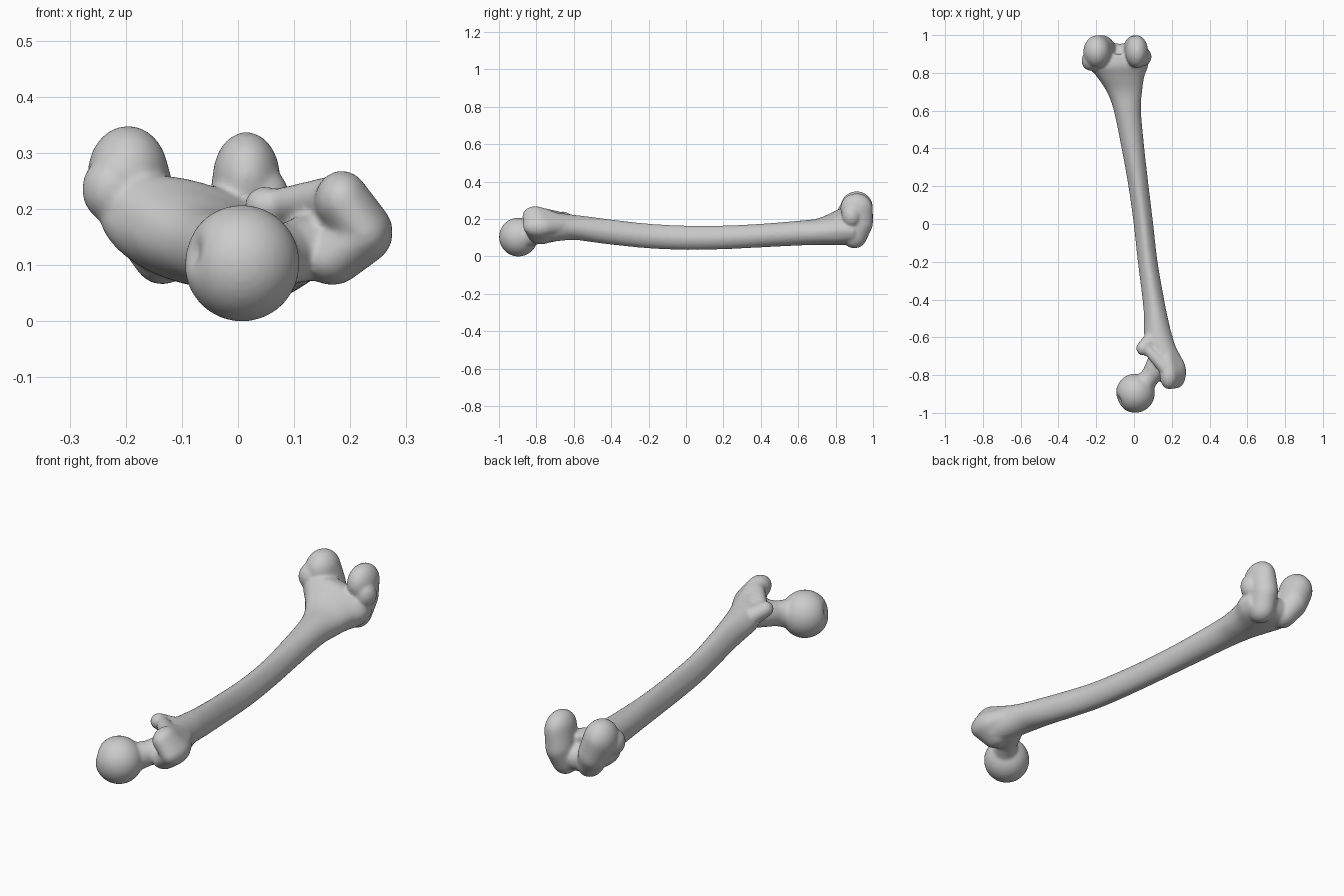
import bpy, bmesh, math
from mathutils import Vector

bm = bmesh.new()


def hull(*balls):
    """Convex skin around ellipsoids given as (centre, radii)."""
    part = bmesh.new()
    for c, r in balls:
        new = bmesh.ops.create_uvsphere(part, u_segments=32, v_segments=20, radius=1)["verts"]
        for v in new:
            v.co = Vector([c[i] + v.co[i] * r[i] for i in range(3)])
    if len(balls) > 1:
        res = bmesh.ops.convex_hull(part, input=part.verts)
        junk = [g for g in res["geom_interior"] if isinstance(g, bmesh.types.BMVert)]
        bmesh.ops.delete(part, geom=junk, context='VERTS')
    bmesh.ops.recalc_face_normals(part, faces=part.faces)
    me = bpy.data.meshes.new("tmp")
    part.to_mesh(me)
    bm.from_mesh(me)
    bpy.data.meshes.remove(me)
    part.free()


def catmull(a, b, c, d, t):
    return [0.5 * (2 * q + (r - p) * t + (2 * p - 5 * q + 4 * r - s) * t * t
                   + (3 * q - p - 3 * r + s) * t ** 3) for p, q, r, s in zip(a, b, c, d)]


def loft(secs, n=40, steps=5):
    """Skin sections: y, x min, x max, z min, z max, roll, pinch of the upper side."""
    path = []
    for i in range(len(secs) - 1):
        a, d = secs[max(i - 1, 0)], secs[min(i + 2, len(secs) - 1)]
        path += [catmull(a, secs[i], secs[i + 1], d, k / steps) for k in range(steps)]
    path.append(secs[-1])
    rings = []
    for y, x0, x1, z0, z1, roll, pinch in path:
        ring = []
        for k in range(n):
            a = 2 * math.pi * k / n
            s = math.sin(a)
            u = (x1 - x0) / 2 * math.cos(a) * (1 - pinch * max(0, s))
            w = (z1 - z0) / 2 * s
            cr, sr = math.cos(roll), math.sin(roll)
            ring.append(bm.verts.new(((x0 + x1) / 2 + u * cr - w * sr, y,
                                      (z0 + z1) / 2 + u * sr + w * cr)))
        rings.append(ring)
    for p, q in zip(rings, rings[1:]):
        for k in range(n):
            bm.faces.new((p[k], q[k], q[(k + 1) % n], p[(k + 1) % n]))
    bm.faces.new(rings[0])
    bm.faces.new(rings[-1][::-1])


# shaft
loft([
    (-0.76, 0.11, 0.255, 0.075, 0.235, 0, 0),
    (-0.70, 0.085, 0.238, 0.08, 0.235, 0, 0),
    (-0.60, 0.055, 0.205, 0.088, 0.222, 0, 0.1),
    (-0.50, 0.053, 0.18, 0.076, 0.21, 0, 0.15),
    (-0.40, 0.045, 0.16, 0.063, 0.197, 0, 0.2),
    (-0.20, 0.02, 0.125, 0.043, 0.175, 0, 0.25),
    (0.00, -0.002, 0.102, 0.035, 0.165, 0, 0.3),
    (0.20, -0.03, 0.078, 0.038, 0.165, 0, 0.25),
    (0.40, -0.066, 0.055, 0.048, 0.174, 0, 0.1),
    (0.60, -0.107, 0.037, 0.058, 0.19, -0.1, 0),
    (0.70, -0.145, 0.042, 0.062, 0.20, -0.2, -0.1),
    (0.78, -0.20, 0.053, 0.064, 0.228, -0.28, -0.15),
    (0.84, -0.25, 0.075, 0.068, 0.25, -0.28, -0.15),
    (0.90, -0.24, 0.07, 0.075, 0.235, -0.28, -0.15)])

# ball head, dented by the ligament pit
first = len(bm.verts)
hull(((0.007, -0.896, 0.103), (0.103, 0.104, 0.104)))
bm.verts.ensure_lookup_table()
pit = Vector((-0.085, -0.935, 0.125))
for v in bm.verts[first:]:
    d = (v.co - pit).length
    v.co = v.co.lerp(Vector((0.007, -0.896, 0.103)), 0.22 * math.exp(-(d / 0.026) ** 2))

# neck
hull(((0.045, -0.86, 0.108), (0.06, 0.055, 0.066)),
     ((0.09, -0.80, 0.12), (0.05, 0.05, 0.055)))
hull(((0.09, -0.80, 0.12), (0.05, 0.05, 0.055)),
     ((0.14, -0.73, 0.135), (0.065, 0.085, 0.06)))

# greater trochanter: upper crest, outer wall, lower shoulder
crest = ((0.185, -0.805, 0.216), (0.048, 0.07, 0.052))
wall = ((0.226, -0.785, 0.158), (0.05, 0.085, 0.055))
shoulder = ((0.168, -0.775, 0.112), (0.055, 0.07, 0.048))
flare = ((0.165, -0.64, 0.165), (0.045, 0.04, 0.05))
hull(crest, wall, flare)
hull(wall, shoulder, flare)

# lesser trochanter and the ridge joining it to the crest
hull(((0.047, -0.658, 0.206), (0.035, 0.038, 0.034)),
     ((0.105, -0.61, 0.165), (0.045, 0.06, 0.045)))
hull(((0.075, -0.668, 0.207), (0.028, 0.03, 0.03)),
     ((0.168, -0.765, 0.225), (0.034, 0.04, 0.034)))

# inner condyle with its side bump
hull(((-0.196, 0.912, 0.262), (0.072, 0.087, 0.086)),
     ((-0.168, 0.93, 0.19), (0.064, 0.07, 0.075)))
hull(((-0.168, 0.93, 0.19), (0.064, 0.07, 0.075)),
     ((-0.135, 0.90, 0.125), (0.055, 0.07, 0.06)))
hull(((-0.225, 0.865, 0.235), (0.053, 0.055, 0.06)))

# outer condyle with its side bump
hull(((0.015, 0.912, 0.256), (0.06, 0.087, 0.081)),
     ((0.005, 0.93, 0.18), (0.06, 0.07, 0.075)))
hull(((0.005, 0.93, 0.18), (0.06, 0.07, 0.075)),
     ((-0.005, 0.90, 0.115), (0.06, 0.07, 0.072)))
hull(((0.045, 0.885, 0.215), (0.048, 0.05, 0.06)))

# kneecap groove bridging the condyles
hull(((-0.125, 0.885, 0.135), (0.06, 0.07, 0.06)),
     ((-0.02, 0.885, 0.13), (0.06, 0.07, 0.065)))

bmesh.ops.recalc_face_normals(bm, faces=bm.faces)
mesh = bpy.data.meshes.new("thigh_bone")
bm.to_mesh(mesh)
bm.free()
bone = bpy.data.objects.new("thigh_bone", mesh)
bpy.context.collection.objects.link(bone)

# fuse everything into one smooth skin
fuse = bone.modifiers.new("fuse", 'REMESH')
fuse.mode = 'VOXEL'
fuse.voxel_size = 0.007
fuse.use_smooth_shade = True
soft = bone.modifiers.new("soften", 'SMOOTH')
soft.factor = 0.5
soft.iterations = 10
